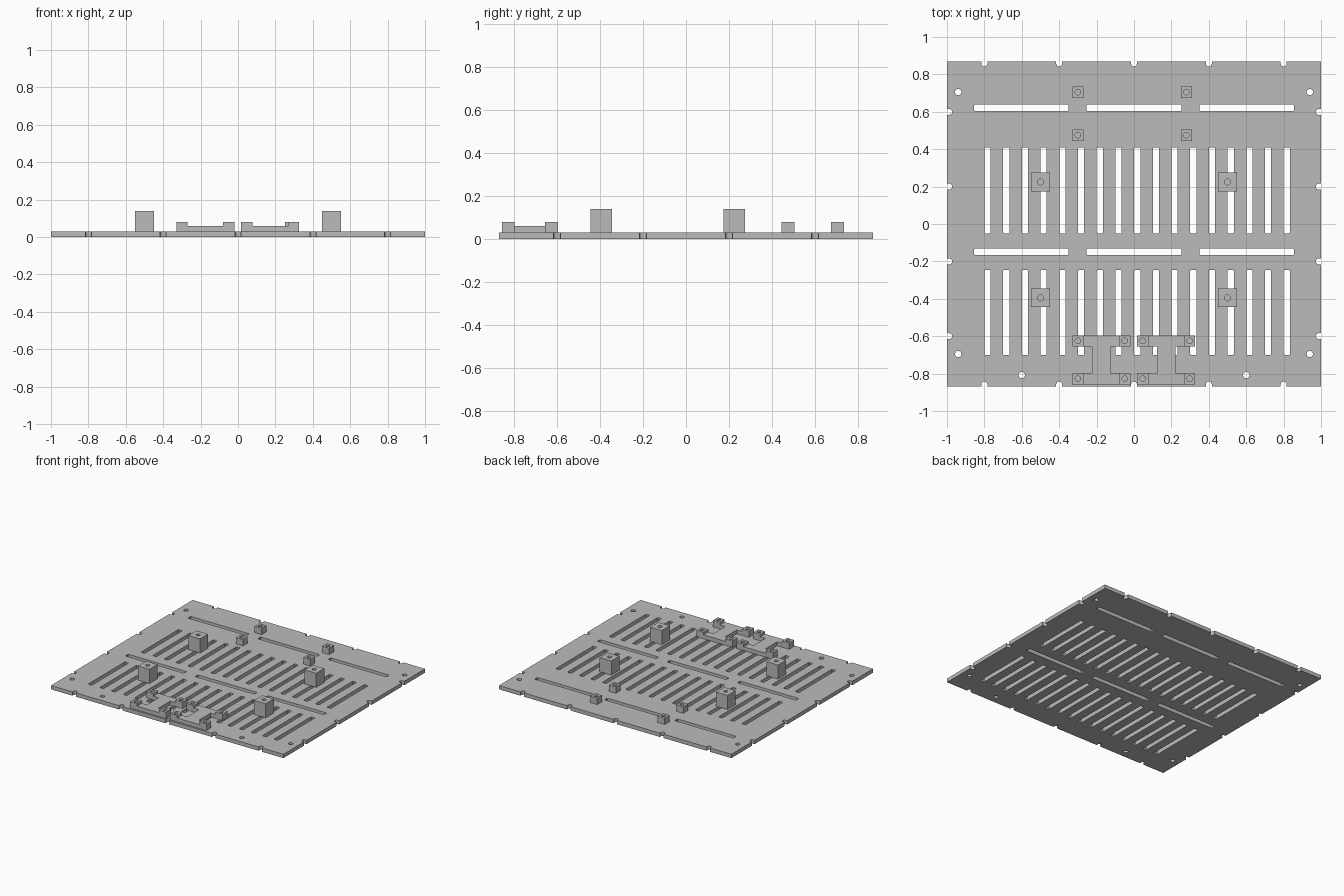
import bpy, bmesh, math

cube = bpy.data.objects.get("Cube")
if cube:
    bpy.data.objects.remove(cube)

# One plain grey for everything
GREY = (0.5, 0.5, 0.5, 1.0)
grey = bpy.data.materials.new("plain_grey")
grey.use_nodes = True
grey.diffuse_color = GREY
grey.node_tree.nodes["Principled BSDF"].inputs["Base Color"].default_value = GREY

PLATE_TOP = 0.03


def prism(bm, points, z0, z1):
    """Extrude a closed counter-clockwise outline from z0 to z1."""
    low = [bm.verts.new((x, y, z0)) for x, y in points]
    high = [bm.verts.new((x, y, z1)) for x, y in points]
    bm.faces.new(low[::-1])
    bm.faces.new(high)
    n = len(points)
    for i in range(n):
        j = (i + 1) % n
        bm.faces.new((low[i], low[j], high[j], high[i]))


def rect(x0, x1, y0, y1):
    return [(x0, y0), (x1, y0), (x1, y1), (x0, y1)]


def slot(x0, x1, y0, y1, c=0.004):
    """Rectangle with slightly clipped corners."""
    return [(x0 + c, y0), (x1 - c, y0), (x1, y0 + c), (x1, y1 - c),
            (x1 - c, y1), (x0 + c, y1), (x0, y1 - c), (x0, y0 + c)]


def circle(cx, cy, r, n=20):
    return [(cx + r * math.cos(math.tau * i / n), cy + r * math.sin(math.tau * i / n))
            for i in range(n)]


def notch(x, y, angle, r=0.016, depth=0.012):
    """Round-ended cut-out entering an edge; angle points inwards."""
    local = [(-depth, -r)]
    local += [(depth + r * math.cos(t), r * math.sin(t))
              for t in (math.pi * (i / 8 - 0.5) for i in range(9))]
    local += [(-depth, r)]
    c, s = math.cos(angle), math.sin(angle)
    return [(x + c * u - s * v, y + s * u + c * v) for u, v in local]


def make_object(name, bm):
    mesh = bpy.data.meshes.new(name)
    bm.to_mesh(mesh)
    bm.free()
    obj = bpy.data.objects.new(name, mesh)
    bpy.context.collection.objects.link(obj)
    mesh.materials.append(grey)
    return obj


def build(name, outline, z0, z1, cuts, cut_z0, cut_z1):
    """Prism with a set of vertical cuts removed from it."""
    bm = bmesh.new()
    prism(bm, outline, z0, z1)
    obj = make_object(name, bm)
    bm = bmesh.new()
    for points in cuts:
        prism(bm, points, cut_z0, cut_z1)
    cutter = make_object(name + "_cutter", bm)
    cutter.hide_render = True
    mod = obj.modifiers.new("cuts", "BOOLEAN")
    mod.operation = "DIFFERENCE"
    mod.solver = "EXACT"
    mod.object = cutter
    graph = bpy.context.evaluated_depsgraph_get()
    result = bpy.data.meshes.new_from_object(obj.evaluated_get(graph))
    obj.modifiers.clear()
    obj.data = result
    bpy.data.objects.remove(cutter)
    return obj


def post(name, x, y, half, top, r):
    """Square standoff with a blind round screw hole."""
    build(name, rect(x - half, x + half, y - half, y + half), PLATE_TOP, top,
          [circle(x, y, r)], PLATE_TOP + 0.01, top + 0.05)


# Base plate: ventilation slots, cable slots, screw holes and edge notches
cuts = []
for i in range(17):
    x = -0.783 + 0.1 * i
    for y0, y1 in ((-0.05, 0.41), (-0.70, -0.245)):
        cuts.append(slot(x - 0.0165, x + 0.0165, y0, y1))
for y in (0.622, -0.148):
    for x0, x1 in ((-0.855, -0.35), (-0.255, 0.255), (0.35, 0.855)):
        cuts.append(slot(x0, x1, y - 0.017, y + 0.017))
for side in (-1, 1):
    for x, y in ((0.94, 0.705), (0.94, -0.695), (0.6, -0.808)):
        cuts.append(circle(side * x, y, 0.017))
    for x in (-0.8, -0.4, 0, 0.4, 0.8):
        cuts.append(notch(x, side * 0.87, -side * math.pi / 2))
    for y in (-0.6, -0.2, 0.2, 0.6):
        cuts.append(notch(side, y, math.pi if side > 0 else 0))
build("base_plate", rect(-1, 1, -0.87, 0.87), 0, PLATE_TOP, cuts, -0.05, 0.1)

# Tall mounting blocks
for side, label in ((1, "left"), (-1, "right")):
    for y, place in ((0.225, "back"), (-0.395, "front")):
        post(f"tall_mount_{place}_{label}", side * 0.5, y, 0.05, 0.14, 0.016)

# Four small standoffs near the back
for x, label in ((0.28, "left"), (-0.3, "right")):
    for y, place in ((0.705, "back"), (0.475, "front")):
        post(f"small_standoff_{place}_{label}", x, y, 0.03, 0.08, 0.015)

# Two H-shaped brackets at the front, with a standoff on each corner
for cx, label in ((0.172, "left"), (-0.175, "right")):
    bm = bmesh.new()
    w, web = 0.155, 0.05
    back, inner_back, inner_front, front = -0.595, -0.655, -0.798, -0.857
    outline = [(-w, front), (w, front), (w, inner_front), (web, inner_front),
               (web, inner_back), (w, inner_back), (w, back), (-w, back),
               (-w, inner_back), (-web, inner_back), (-web, inner_front),
               (-w, inner_front)]
    prism(bm, [(cx + x, y) for x, y in outline], PLATE_TOP, 0.06)
    make_object(f"h_bracket_{label}", bm)
    for dx in (-0.125, 0.125):
        for y, place in ((-0.625, "back"), (-0.827, "front")):
            edge = "left" if dx > 0 else "right"
            post(f"{label}_bracket_standoff_{place}_{edge}", cx + dx, y, 0.03, 0.08, 0.015)
